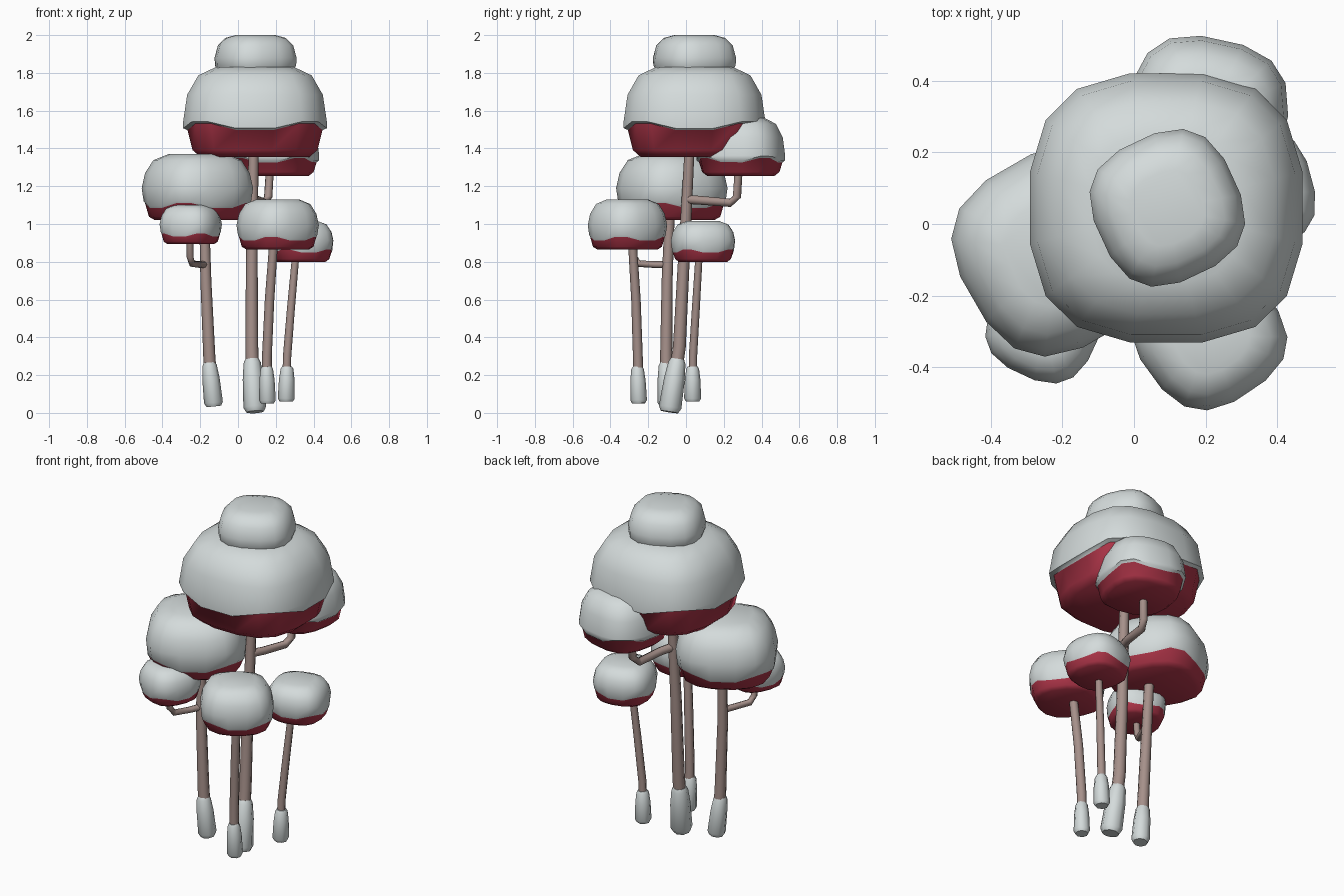
import bpy, bmesh, math
from mathutils import Vector

if "Cube" in bpy.data.objects:
    bpy.data.objects.remove(bpy.data.objects["Cube"])


def material(name, col):
    m = bpy.data.materials.new(name)
    m.diffuse_color = (*col, 1)
    m.use_nodes = True
    m.node_tree.nodes["Principled BSDF"].inputs["Base Color"].default_value = m.diffuse_color
    return m


SNOW = material("snow_grey", (0.66, 0.71, 0.71))
RED = material("leaf_red", (0.42, 0.035, 0.065))
BARK = material("bark_brown", (0.38, 0.28, 0.255))


def skin(name, rings, mats, mat_rule=lambda i: 0):
    """Bridge equal-length rings into a closed smooth solid."""
    bm = bmesh.new()
    loops = [[bm.verts.new(p) for p in ring] for ring in rings]
    n = len(loops[0])
    for i in range(len(loops) - 1):
        a, b = loops[i], loops[i + 1]
        for j in range(n):
            k = (j + 1) % n
            bm.faces.new((a[j], a[k], b[k], b[j])).material_index = mat_rule(i)
    bm.faces.new(loops[0][::-1]).material_index = mat_rule(0)
    bm.faces.new(loops[-1]).material_index = mat_rule(len(loops) - 2)
    bmesh.ops.recalc_face_normals(bm, faces=bm.faces)
    me = bpy.data.meshes.new(name)
    bm.to_mesh(me)
    bm.free()
    for m in mats:
        me.materials.append(m)
    ob = bpy.data.objects.new(name, me)
    bpy.context.collection.objects.link(ob)
    bpy.ops.object.select_all(action='DESELECT')
    ob.select_set(True)
    bpy.context.view_layer.objects.active = ob
    bpy.ops.object.shade_smooth_by_angle(angle=math.radians(55))
    return ob


def outline(rot, rx, ry):
    """Turned square, corners cut twice, fitted to the half sizes."""
    pts = [Vector((math.cos(a), math.sin(a)))
           for a in (math.radians(rot + 45 + 90 * i) for i in range(4))]
    for cut in (0.23, 0.25):
        new = []
        for i, p in enumerate(pts):
            q = pts[(i + 1) % len(pts)]
            new += [p.lerp(q, cut), p.lerp(q, 1 - cut)]
        pts = new
    mx = max(p.x for p in pts)
    my = max(p.y for p in pts)
    return [Vector((p.x / mx * rx, p.y / my * ry)) for p in pts]


def canopy(name, cx, cy, rx, ry, z0, z1, zb, rot, upper):
    """Red underside up to zb, overhanging snow cap above with a wavy rim."""
    shape = outline(rot, rx, ry)
    h, w = zb - z0, z1 - zb
    prof = [(z0, 0.76, 0), (z0 + 0.22 * h, 0.87, 0), (zb - 0.01, 0.94, 1)]
    prof += [(zb + t * w, s, 1 if t == 0 else 0) for t, s in upper]
    amp = 0.055 * (z1 - z0)
    rings = []
    for z, s, wave in prof:
        ring = []
        for p in shape:
            a = math.atan2(p.y, p.x) - math.radians(rot)
            ring.append((cx + p.x * s, cy + p.y * s,
                         z - wave * amp * math.cos(4 * a)))
        rings.append(ring)
    return skin(name, rings, [RED, SNOW], lambda i: 0 if i < 2 else 1)


def tube(name, path, radii, mat, sides=8):
    """Round tube through points with a radius at each."""
    pts = [Vector(p) for p in path]
    rings = []
    for i, p in enumerate(pts):
        d = (pts[min(i + 1, len(pts) - 1)] - pts[max(i - 1, 0)]).normalized()
        u = d.cross(Vector((1, 0, 0))).normalized()
        v = d.cross(u)
        rings.append([p + radii[i] * (u * math.cos(2 * math.pi * k / sides)
                                      + v * math.sin(2 * math.pi * k / sides))
                      for k in range(sides)])
    return skin(name, rings, [mat])


def snow_foot(name, p0, p1, r):
    """Snow packed around the foot of a trunk."""
    a, b = Vector(p0), Vector(p1)
    ts = (0, 0.09, 0.62, 0.93, 1)
    tube(name, [a.lerp(b, t) for t in ts],
         [r * k for k in (0.78, 1, 0.92, 0.76, 0.6)], SNOW)


# Canopies
HIGH = [(0, 1.0), (0.08, 1.0), (0.53, 0.945), (0.86, 0.79), (1, 0.55)]
ROUND = [(0, 0.965), (0.32, 1.0), (0.62, 0.94), (0.88, 0.79), (1, 0.52)]
canopy("main_canopy", 0.09, 0.045, 0.38, 0.375, 1.355, 1.83, 1.52, 0, HIGH)
canopy("back_canopy", 0.2, 0.29, 0.23, 0.235, 1.255, 1.56, 1.345, -12, HIGH)
canopy("left_canopy", -0.215, -0.075, 0.295, 0.295, 1.02, 1.37, 1.105, 30, ROUND)
canopy("small_left_canopy", -0.25, -0.28, 0.165, 0.165, 0.895, 1.1, 0.95, -25, ROUND)
canopy("front_canopy", 0.21, -0.31, 0.218, 0.21, 0.865, 1.13, 0.93, 35, ROUND)
canopy("right_canopy", 0.335, 0.09, 0.17, 0.17, 0.8, 1.015, 0.865, 15, ROUND)

# Snow knob on the very top
knob = outline(25, 0.217, 0.22)
skin("top_snow_cap",
     [[(0.093 + p.x * s, 0.045 + p.y * s, z) for p in knob]
      for z, s in ((1.8, 0.9), (1.84, 0.99), (1.88, 1.0), (1.945, 0.92),
                   (1.985, 0.74), (2.0, 0.48))], [SNOW])

# Trunks
tube("main_trunk", [(0.08, -0.07, 0.12), (0.073, -0.035, 0.35), (0.073, -0.012, 0.8),
                    (0.083, 0.02, 1.42)], [0.036, 0.034, 0.031, 0.026], BARK)
tube("left_trunk", [(-0.14, -0.1, 0.12), (-0.152, -0.105, 0.3), (-0.17, -0.1, 0.7),
                    (-0.18, -0.085, 1.08)], [0.034, 0.032, 0.029, 0.026], BARK)
tube("front_trunk", [(0.154, -0.25, 0.1), (0.153, -0.255, 0.3), (0.167, -0.265, 0.6),
                     (0.19, -0.285, 0.92)], [0.027, 0.026, 0.025, 0.023], BARK)
tube("right_trunk", [(0.256, 0.037, 0.1), (0.26, 0.037, 0.3), (0.28, 0.052, 0.55),
                     (0.307, 0.07, 0.85)], [0.023, 0.022, 0.021, 0.019], BARK)

# Branches bending up into the smaller canopies
tube("main_branch", [(0.083, 0.01, 1.13), (0.11, 0.08, 1.125), (0.143, 0.235, 1.112),
                     (0.16, 0.27, 1.145), (0.17, 0.28, 1.31)],
     [0.024, 0.023, 0.022, 0.022, 0.021], BARK)
tube("left_branch", [(-0.175, -0.1, 0.785), (-0.2, -0.16, 0.785), (-0.243, -0.25, 0.79),
                     (-0.254, -0.275, 0.825), (-0.254, -0.285, 0.94)],
     [0.019, 0.018, 0.018, 0.018, 0.017], BARK)

# Snow at the trunk feet
snow_foot("main_trunk_snow", (0.09, -0.088, 0.005), (0.074, -0.045, 0.285), 0.06)
snow_foot("left_trunk_snow", (-0.128, -0.1, 0.035), (-0.152, -0.107, 0.268), 0.05)
snow_foot("front_trunk_snow", (0.156, -0.25, 0.05), (0.152, -0.257, 0.245), 0.044)
snow_foot("right_trunk_snow", (0.255, 0.035, 0.06), (0.26, 0.035, 0.245), 0.045)
